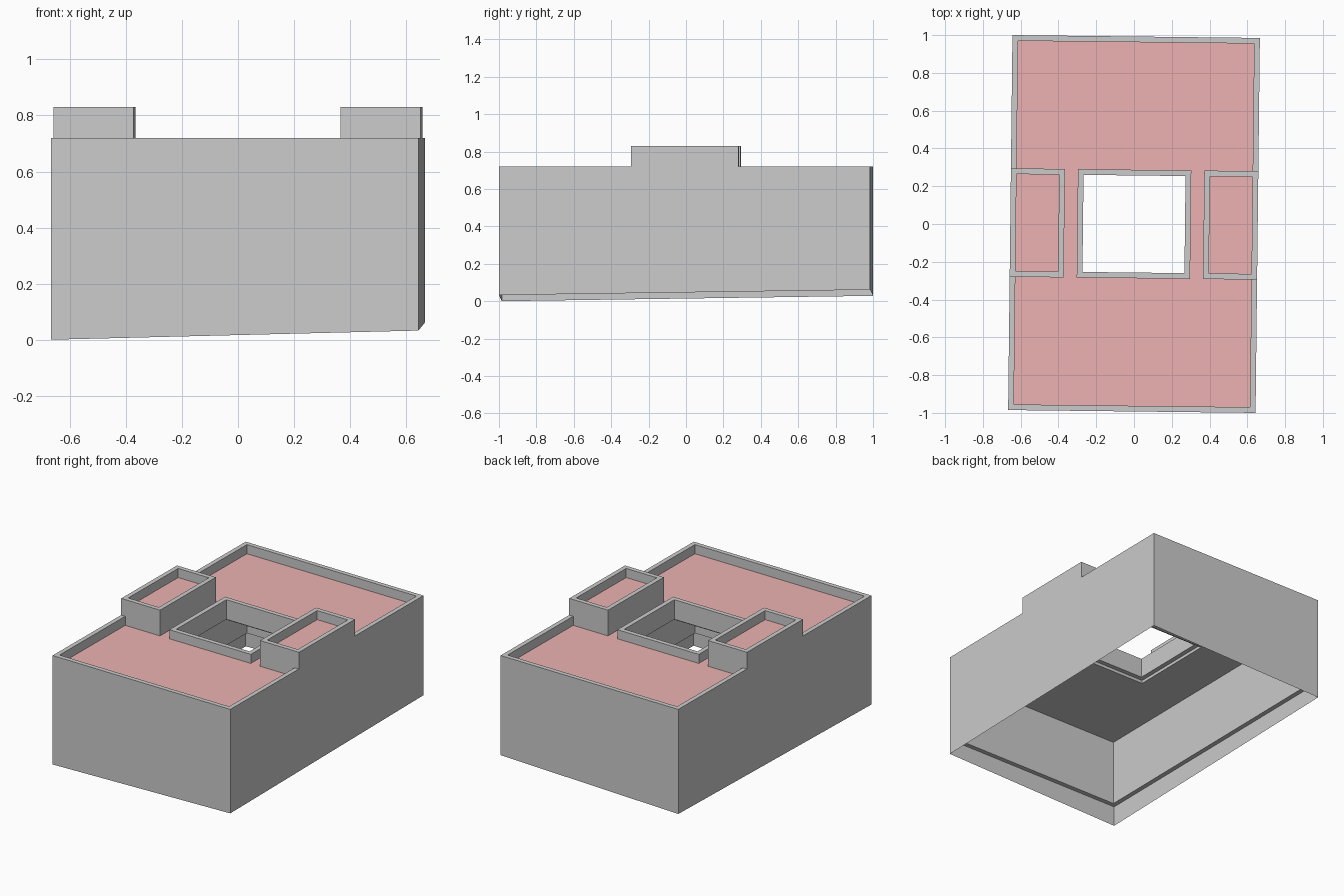
import bpy, bmesh
from mathutils import Matrix

if "Cube" in bpy.data.objects:
    bpy.data.objects.remove(bpy.data.objects["Cube"])

HX, HY = 0.655, 0.9925          # footprint half sizes
T = 0.03                        # parapet thickness
TOP, ROOF, SOFFIT = 0.72, 0.66, 0.57
PH_TOP, PH_ROOF = 0.83, 0.77    # raised roof boxes
PX, PY = 0.369, 0.287
CX, CY = 0.30, 0.287            # courtyard parapet half sizes
TURN = Matrix.Rotation(-0.0115, 4, 'Z')   # building sits slightly askew

red = bpy.data.materials.new("roof_red")
red.diffuse_color = (0.84, 0.45, 0.44, 1)
red.use_nodes = True
red.node_tree.nodes["Principled BSDF"].inputs["Base Color"].default_value = red.diffuse_color


def build(name, faces, mat=None):
    bm = bmesh.new()
    for f in faces:
        bm.faces.new([bm.verts.new(p) for p in f])
    bmesh.ops.remove_doubles(bm, verts=bm.verts, dist=1e-5)
    bmesh.ops.recalc_face_normals(bm, faces=bm.faces)
    bm.transform(TURN)
    me = bpy.data.meshes.new(name)
    bm.to_mesh(me)
    bm.free()
    if mat:
        me.materials.append(mat)
    ob = bpy.data.objects.new(name, me)
    bpy.context.collection.objects.link(ob)


def rect(x0, x1, y0, y1):
    return [(x0, y0), (x1, y0), (x1, y1), (x0, y1)]


def inset(r, t):
    (x0, y0), (x1, y1) = r[0], r[2]
    return rect(x0 + t, x1 - t, y0 + t, y1 - t)


def at(r, z):
    return [(x, y, z) for x, y in r]


def flat_ring(outer, inner, z):
    o, i = at(outer, z), at(inner, z)
    return [[o[k], o[(k + 1) % 4], i[(k + 1) % 4], i[k]] for k in range(4)]


def band(r, z0, z1, skip=()):
    a, b = at(r, z0), at(r, z1)
    return [[a[k], a[(k + 1) % 4], b[(k + 1) % 4], b[k]]
            for k in range(4) if k not in skip]


def ground(x, y):
    # sloping terrain line under the walls
    return 0.031 + 0.0163 * x / HX + 0.0143 * y / HY


foot = rect(-HX, HX, -HY, HY)
room = inset(foot, T)
court = rect(-CX, CX, -CY, CY)
court_in = inset(court, T)

# Outer walls: plain front and back, sides rising to the roof boxes
walls = []
for y in (-HY, HY):
    walls.append([(-HX, y, ground(-HX, y)), (HX, y, ground(HX, y)),
                  (HX, y, TOP), (-HX, y, TOP)])
for x in (-HX, HX):
    profile = [(-HY, ground(x, -HY)), (HY, ground(x, HY)), (HY, TOP), (PY, TOP),
               (PY, PH_TOP), (-PY, PH_TOP), (-PY, TOP), (-HY, TOP)]
    walls.append([(x, y, z) for y, z in profile])
build("outer_walls", walls)

# Inner wall lining with parapet cap and lower ledge
build("wall_lining", flat_ring(foot, room, TOP) + band(room, 0.135, TOP)
      + flat_ring(foot, room, 0.135))

# Roof surface, ceiling below it and the edge of the opening
build("main_roof", flat_ring(room, court, ROOF), red)
build("ceiling", flat_ring(room, court, SOFFIT) + band(court, SOFFIT, 0.59))

# Courtyard parapet
build("courtyard_parapet", flat_ring(court, court_in, TOP) + band(court, 0.59, TOP)
      + band(court_in, 0.59, TOP) + flat_ring(court, court_in, 0.59))

# Raised roof boxes; their outer side belongs to the outer walls
for side, r, skip in (("left", rect(-HX, -PX, -PY, PY), (3,)),
                      ("right", rect(PX, HX, -PY, PY), (1,))):
    inner = inset(r, T)
    build(side + "_roof_box", band(r, ROOF, PH_TOP, skip)
          + flat_ring(r, inner, PH_TOP) + band(inner, PH_ROOF, PH_TOP))
    build(side + "_box_roof", [at(inner, PH_ROOF)], red)
